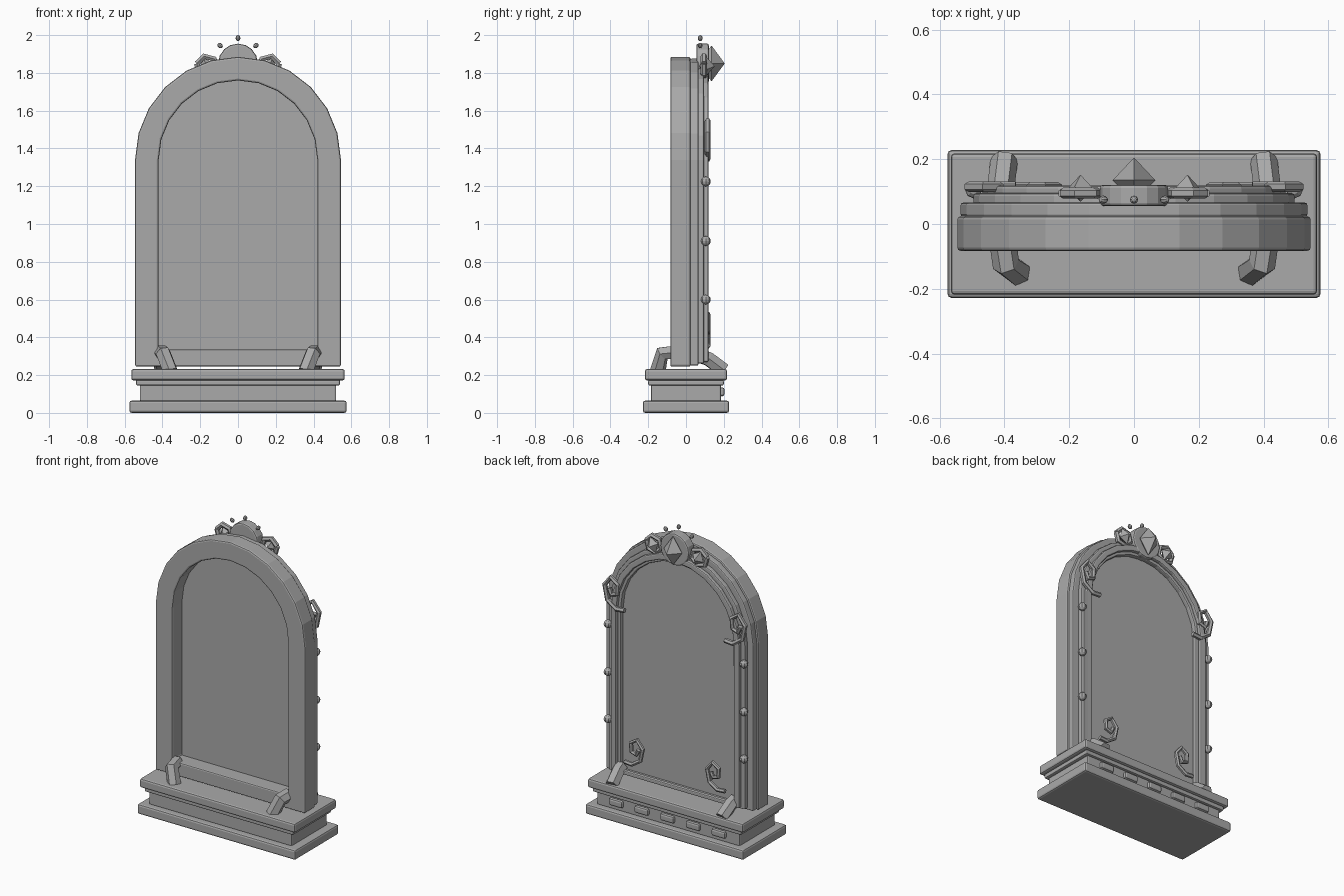
import bpy, bmesh, math
from mathutils import Matrix

cube = bpy.data.objects.get("Cube")
if cube:
    bpy.data.objects.remove(cube, do_unlink=True)

stone = bpy.data.materials.new("plain_grey")
stone.use_nodes = True
GREY = (0.4, 0.4, 0.4, 1)
stone.diffuse_color = GREY
stone.node_tree.nodes["Principled BSDF"].inputs["Base Color"].default_value = GREY

SPRING = 1.34  # height where the arch begins


def finish(name, bm, bevel=0.0, segments=2):
    bmesh.ops.recalc_face_normals(bm, faces=bm.faces)
    mesh = bpy.data.meshes.new(name)
    bm.to_mesh(mesh)
    bm.free()
    mesh.materials.append(stone)
    ob = bpy.data.objects.new(name, mesh)
    bpy.context.scene.collection.objects.link(ob)
    if bevel:
        mod = ob.modifiers.new("Bevel", "BEVEL")
        mod.width, mod.segments = bevel, segments
        mod.limit_method, mod.angle_limit = "ANGLE", math.radians(40)
    return ob


def box(name, x, y0, y1, z0, z1, cx=0.0, bevel=0.012):
    bm = bmesh.new()
    place = Matrix.Translation((cx, (y0 + y1) / 2, (z0 + z1) / 2))
    size = Matrix.Diagonal((2 * x, y1 - y0, z1 - z0, 1))
    bmesh.ops.create_cube(bm, size=1, matrix=place @ size)
    return finish(name, bm, bevel)


def arch(radius, bottom):
    """Outline of a round-topped panel, twelve segments in the arch."""
    pts = [(radius, bottom)]
    for i in range(13):
        a = math.pi * i / 12
        pts.append((radius * math.cos(a), SPRING + radius * math.sin(a)))
    return pts + [(-radius, bottom)]


def arch_plate(name, r, bottom, y0, y1, bevel):
    bm = bmesh.new()
    loops = [[bm.verts.new((x, y, z)) for x, z in arch(r, bottom)] for y in (y0, y1)]
    n = len(loops[0])
    for loop in loops:
        bm.faces.new(loop)
    for i in range(n):
        j = (i + 1) % n
        bm.faces.new((loops[0][i], loops[0][j], loops[1][j], loops[1][i]))
    return finish(name, bm, bevel)


def arch_frame(name, r_out, r_in, low_out, low_in, y0, y1, bevel):
    bm = bmesh.new()
    section = [(r_out, low_out, y0), (r_out, low_out, y1), (r_in, low_in, y1), (r_in, low_in, y0)]
    loops = [[bm.verts.new((x, y, z)) for x, z in arch(r, low)] for r, low, y in section]
    n = len(loops[0])
    for k in range(4):
        a, b = loops[k], loops[(k + 1) % 4]
        for i in range(n):
            j = (i + 1) % n
            bm.faces.new((a[i], a[j], b[j], b[i]))
    return finish(name, bm, bevel)


def tube(name, points, radius):
    curve = bpy.data.curves.new(name, "CURVE")
    curve.dimensions = "3D"
    curve.bevel_depth, curve.bevel_resolution = radius, 1
    curve.use_fill_caps = True
    spline = curve.splines.new("POLY")
    spline.points.add(len(points) - 1)
    for p, co in zip(spline.points, points):
        p.co = (*co, 1)
    curve.materials.append(stone)
    ob = bpy.data.objects.new(name, curve)
    bpy.context.scene.collection.objects.link(ob)
    spline.use_smooth = False
    return ob


def gem(name, centre, rx, ry, rz, tilt=0.0):
    """Four-sided double pyramid pointing along y."""
    bm = bmesh.new()
    tips = [(rx, 0, 0), (0, 0, rz), (-rx, 0, 0), (0, 0, -rz)]
    ring = [bm.verts.new(p) for p in tips]
    for y in (-ry, ry):
        tip = bm.verts.new((0, y, 0))
        for i in range(4):
            bm.faces.new((ring[i], ring[(i + 1) % 4], tip))
    bm.transform(Matrix.Translation(centre) @ Matrix.Rotation(tilt, 4, "Y"))
    return finish(name, bm)


def disc(name, centre, radius, depth, sides, bevel=0.0):
    bm = bmesh.new()
    place = Matrix.Translation(centre) @ Matrix.Rotation(math.pi / 2, 4, "X")
    bmesh.ops.create_cone(bm, cap_ends=True, segments=sides, radius1=radius,
                          radius2=radius, depth=depth, matrix=place)
    return finish(name, bm, bevel)


# Stepped plinth
box("plinth_foot", 0.575, -0.228, 0.228, 0, 0.065)
box("plinth_body", 0.52, -0.185, 0.185, 0.06, 0.15, bevel=0.008)
box("plinth_neck", 0.54, -0.2, 0.2, 0.145, 0.175, bevel=0.008)
box("plinth_top", 0.565, -0.218, 0.218, 0.172, 0.232)
for i in range(5):
    box("plinth_block", 0.05, 0.175, 0.204, 0.088, 0.135, cx=(i - 2) * 0.187)

# Arched frame, backing panel and rear mouldings
arch_frame("main_frame", 0.545, 0.42, 0.245, 0.335, -0.083, 0.024, 0.01)
arch_plate("backing_panel", 0.535, 0.25, 0.022, 0.066, 0.008)
arch_frame("rear_moulding", 0.495, 0.41, 0.262, 0.285, 0.06, 0.095, 0.008)
arch_frame("rear_bead", 0.468, 0.428, 0.27, 0.295, 0.09, 0.118, 0.008)

# Scroll: tail first, winding into the curl
SCROLL = [(-0.10, -0.115), (-0.04, -0.12), (0.025, -0.075), (0.045, 0.02), (0, 0.08),
          (-0.05, 0.045), (-0.045, -0.02), (-0.005, -0.035), (0.012, 0.005)]

for side in (1, -1):
    # Scrolls at the spring of the arch and the lower corners
    tube("upper_scroll", [(side * (0.465 + x), 0.115, 1.465 + z) for x, z in SCROLL], 0.016)
    tube("lower_scroll", [(side * (0.275 - 0.9 * x), 0.115, 0.455 + 0.85 * z) for x, z in SCROLL], 0.014)

    # Studs up the sides
    for z in (0.6, 0.91, 1.225):
        bm = bmesh.new()
        bmesh.ops.create_uvsphere(bm, u_segments=8, v_segments=6, radius=0.026,
                                  matrix=Matrix.Translation((side * 0.495, 0.105, z)))
        finish("side_stud", bm)

    # Bent brackets holding the frame
    tube("front_bracket", [(side * 0.405, -0.05, 0.32), (side * 0.395, -0.125, 0.315),
                           (side * 0.358, -0.15, 0.22)], 0.042)
    tube("rear_bracket", [(side * 0.415, 0.08, 0.3), (side * 0.41, 0.12, 0.285),
                          (side * 0.4, 0.2, 0.225)], 0.042)

    # Small crest gems in six-sided settings
    ring = []
    for i in range(7):
        a = math.radians(60 * i + 15)
        ring.append((side * (0.165 + 0.055 * math.cos(a)), 0.095, 1.835 + 0.055 * math.sin(a)))
    tube("crest_setting", ring, 0.017)
    gem("crest_side_gem", (side * 0.165, 0.11, 1.835), 0.042, 0.042, 0.052, side * 0.4)

# Crest boss, main gem and beads
disc("crest_boss", (0, 0.088, 1.85), 0.105, 0.066, 16, 0.01)
gem("crest_main_gem", (0, 0.135, 1.85), 0.066, 0.07, 0.095)
for deg in (-45, 0, 45):
    bm = bmesh.new()
    turn = Matrix.Rotation(math.radians(deg), 4, "Y")
    bmesh.ops.create_uvsphere(bm, u_segments=8, v_segments=6, radius=0.016,
                              matrix=Matrix.Translation((0, 0.075, 1.85)) @ turn
                              @ Matrix.Translation((0, 0, 0.134)) @ Matrix.Diagonal((0.8, 0.8, 1, 1)))
    finish("crest_bead", bm)
